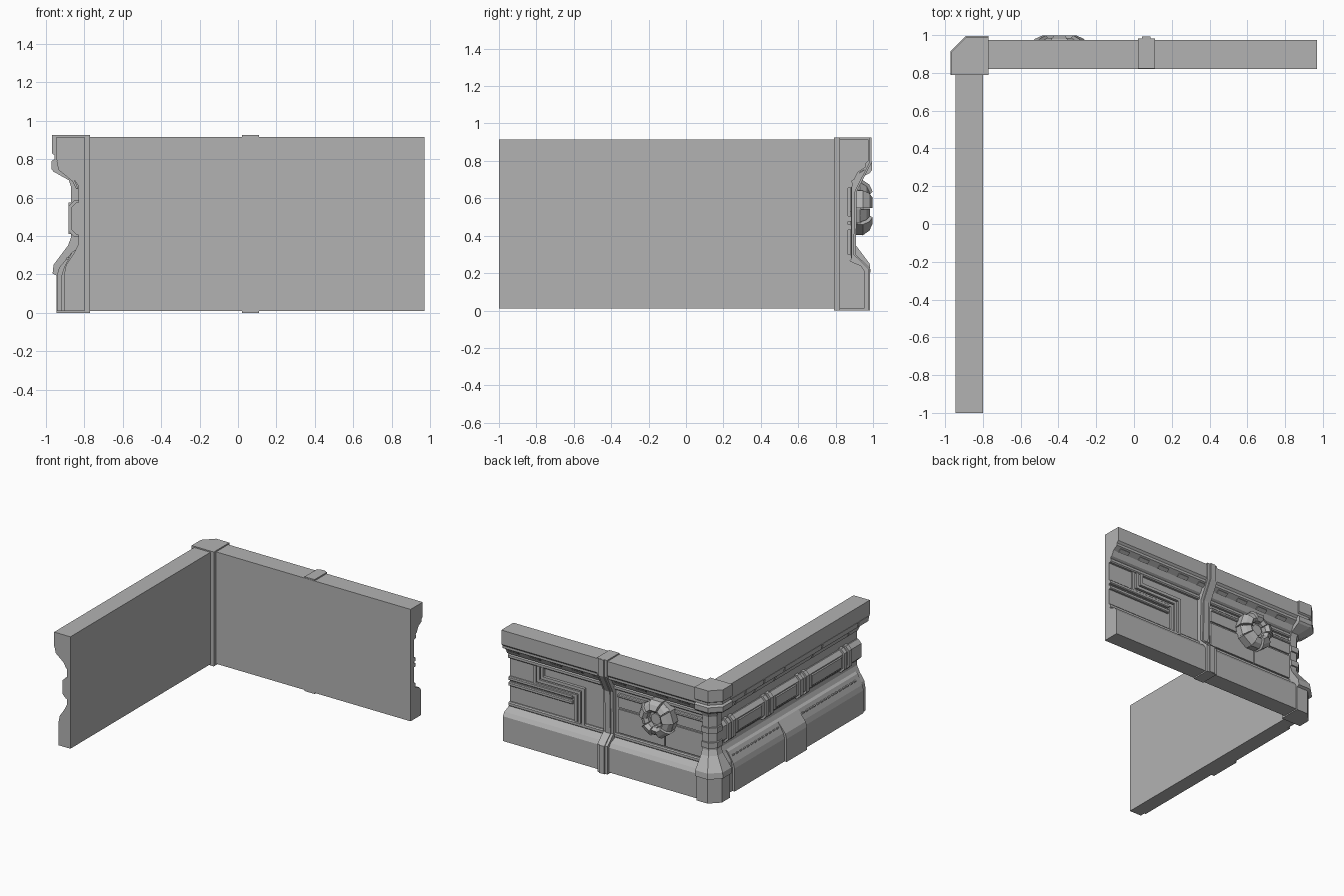
import bpy, bmesh, math
from mathutils import Vector

cube = bpy.data.objects.get("Cube")
if cube:
    bpy.data.objects.remove(cube)

grey = bpy.data.materials.new("stone_grey")
grey.use_nodes = True
grey.diffuse_color = (0.45, 0.45, 0.45, 1)
grey.node_tree.nodes["Principled BSDF"].inputs["Base Color"].default_value = (0.45, 0.45, 0.45, 1)


def finish(name, bm):
    bmesh.ops.recalc_face_normals(bm, faces=bm.faces)
    mesh = bpy.data.meshes.new(name)
    bm.to_mesh(mesh)
    bm.free()
    mesh.materials.append(grey)
    ob = bpy.data.objects.new(name, mesh)
    bpy.context.collection.objects.link(ob)
    return ob


def loft(name, rings):
    """Skin a stack of equal point rings and cap both ends."""
    bm = bmesh.new()
    rows = [[bm.verts.new(p) for p in ring] for ring in rings]
    n = len(rows[0])
    for a, b in zip(rows, rows[1:]):
        for i in range(n):
            j = (i + 1) % n
            bm.faces.new((a[i], a[j], b[j], b[i]))
    bm.faces.new(rows[0])
    bm.faces.new(rows[-1])
    return finish(name, bm)


def on_back(t, d, z):
    return Vector((t, d, z))


def on_side(t, d, z):
    return Vector((-d, t, z))


def extrude(name, place, profile, a, b):
    """Run a (depth, height) profile along a wall from a to b."""
    return loft(name, [[place(t, d, z) for d, z in profile] for t in (a, b)])


def box(name, place, a, b, d0, d1, z0, z1, bev=0.0):
    prof = [(d0, z0), (d1 - bev, z0), (d1, z0 + bev), (d1, z1 - bev), (d1 - bev, z1), (d0, z1)]
    if not bev:
        prof = [(d0, z0), (d1, z0), (d1, z1), (d0, z1)]
    return extrude(name, place, prof, a, b)


def ribbon(name, path, w, d0, d1):
    """Mitred right-angled strip on the back wall, path in (x, z)."""
    pts = [Vector(p) for p in path]
    left, right = [], []
    for i, p in enumerate(pts):
        dirs = []
        if i:
            dirs.append((p - pts[i - 1]).normalized())
        if i < len(pts) - 1:
            dirs.append((pts[i + 1] - p).normalized())
        off = sum((Vector((-v.y, v.x)) for v in dirs), Vector((0, 0))) * w / 2
        left.append(p + off)
        right.append(p - off)
    outline = left + right[::-1]
    return loft(name, [[on_back(p.x, d, p.y) for p in outline] for d in (d0, d1)])


# ---- Back wall ----
extrude("back_wall", on_back, [
    (0.82, 0.01), (0.955, 0.01), (0.955, 0.21), (0.935, 0.24), (0.865, 0.27),
    (0.865, 0.68), (0.90, 0.70), (0.92, 0.74), (0.96, 0.765), (0.96, 0.785),
    (0.975, 0.80), (0.975, 0.915), (0.82, 0.915)], -0.8, 0.97)
box("upper_rail", on_back, -0.8, 0.97, 0.86, 0.89, 0.655, 0.69, 0.008)
box("lower_rail", on_back, -0.8, 0.97, 0.86, 0.885, 0.265, 0.30, 0.008)

# Nested stepped trims beside the strap
for i in range(3):
    s = i * 0.035
    ribbon("stepped_trim", [(0.67 + s, 0.67), (0.67 + s, 0.575 - s),
                            (0.30 + s, 0.575 - s), (0.30 + s, 0.28)], 0.024, 0.86, 0.888 - i * 0.004)
for z in (0.43, 0.475):
    box("end_rail", on_back, 0.40, 0.97, 0.86, 0.885, z, z + 0.03, 0.006)
# Panels between strap and corner
for a, b in ((-0.78, -0.43), (-0.42, -0.01)):
    box("lower_panel", on_back, a, b, 0.86, 0.877, 0.31, 0.50)
    box("upper_panel", on_back, a, b, 0.86, 0.877, 0.515, 0.60)
    box("panel_rail", on_back, a, b, 0.86, 0.889, 0.60, 0.625, 0.006)
# Vents on the underside of the cornice
for i in range(9):
    x = -0.68 + i * 0.19
    extrude("cornice_vent", on_back, [(0.925, 0.738), (0.952, 0.755), (0.955, 0.75), (0.928, 0.733)],
            x, x + 0.09)

# ---- Strap wrapping the back wall ----
strap = [(0.982, 0.925), (0.982, 0.79), (0.905, 0.64), (0.897, 0.30), (0.975, 0.225), (0.975, 0.0)]
extrude("strap", on_back, [(0.822, 0.0), (0.822, 0.925)] + strap, 0.02, 0.11)
core = [(d + 0.01, z) for d, z in strap]
extrude("strap_core", on_back, [(0.86, 0.003), (0.86, 0.92)] + core, 0.042, 0.088)

# ---- Rosette ----
cx, cz = -0.395, 0.55


def polar(r, a, y):
    return Vector((cx + r * math.cos(a), y, cz + r * math.sin(a)))


def disc(name, r, y0, y1, n=20):
    loft(name, [[polar(r, math.tau * i / n, y) for i in range(n)] for y in (y0, y1)])


disc("rosette_base", 0.14, 0.86, 0.935)
disc("rosette_hub", 0.045, 0.86, 0.95, 10)
for i in range(10):
    big = i % 2 == 0
    k, h = (1.0, 0.0) if big else (0.94, -0.014)
    half = math.radians(18.5 if big else 14)
    section = [(0.15, 0.88), (0.155, 0.945), (0.13, 0.98), (0.09, 0.998), (0.065, 0.975), (0.065, 0.88)]
    mid = math.pi / 2 + i * math.tau / 10
    loft("rosette_petal", [[polar(r * k, mid + s * half, y + h) for r, y in section] for s in (-1, 1)])

# ---- Side wall ----
extrude("side_wall", on_side, [
    (0.80, 0.01), (0.905, 0.01), (0.905, 0.20), (0.895, 0.25), (0.855, 0.31), (0.83, 0.36),
    (0.83, 0.66), (0.85, 0.69), (0.925, 0.75), (0.945, 0.80), (0.945, 0.915), (0.80, 0.915)], -1.0, 0.82)

# Sloped cornice blocks with narrow seams
seams = [0.78, 0.58, 0.34, 0.08, -0.40, -0.86, -1.0]
for a, b in zip(seams, seams[1:]):
    extrude("cornice_block", on_side, [
        (0.83, 0.645), (0.842, 0.645), (0.862, 0.685), (0.935, 0.745), (0.944, 0.79), (0.90, 0.79)],
        b + 0.006, a - 0.006)

# Long rounded bar with raised collars
box("side_bar", on_side, -1.0, 0.80, 0.82, 0.87, 0.405, 0.575, 0.03)
for y in (0.70, 0.64, 0.22, 0.16, -0.22, -0.30, -0.78, -0.84):
    box("bar_collar", on_side, y - 0.018, y + 0.018, 0.82, 0.883, 0.395, 0.585, 0.03)
for a, b in ((-0.74, -0.36), (-0.16, 0.10), (0.28, 0.58)):
    box("bar_sleeve", on_side, a, b, 0.82, 0.877, 0.425, 0.555, 0.025)


# Raised plinth sections
def plinth(a, b, d):
    extrude("plinth_panel", on_side, [
        (0.82, 0.01), (d, 0.01), (d, 0.195), (d - 0.012, 0.235), (0.865, 0.315), (0.82, 0.345)], a, b)


plinth(0.06, 0.70, 0.925)
plinth(-0.20, 0.06, 0.943)
plinth(-0.96, -0.20, 0.918)
# Row of studs along the plinth slope
for i in range(34):
    y = 0.66 - i * 0.047
    if not -0.22 < y < 0.08:
        box("plinth_stud", on_side, y - 0.012, y + 0.012, 0.86, 0.893, 0.277, 0.287)


# ---- Corner pillar ----
def footprint(z, e, c):
    """Square corner with one cut outer edge; e is its outer reach."""
    y = e + 0.022
    return [(-0.77, 0.79, z), (-e, 0.79, z), (-e, y - c, z), (-e + c, y, z), (-0.77, y, z)]


loft("corner_pillar", [footprint(z, e, c) for z, e, c in (
    (0.0, 0.945, 0.075), (0.195, 0.945, 0.075), (0.205, 0.965, 0.08), (0.25, 0.96, 0.08),
    (0.35, 0.885, 0.05), (0.39, 0.87, 0.045), (0.66, 0.87, 0.045), (0.69, 0.88, 0.05),
    (0.735, 0.96, 0.08), (0.75, 0.972, 0.08), (0.79, 0.972, 0.08), (0.80, 0.955, 0.078),
    (0.82, 0.955, 0.078), (0.83, 0.968, 0.08), (0.925, 0.968, 0.08))])
# Collars on the pillar neck
for z in (0.41, 0.53):
    loft("neck_collar", [footprint(h, 0.882, 0.048) for h in (z, z + 0.045)])
